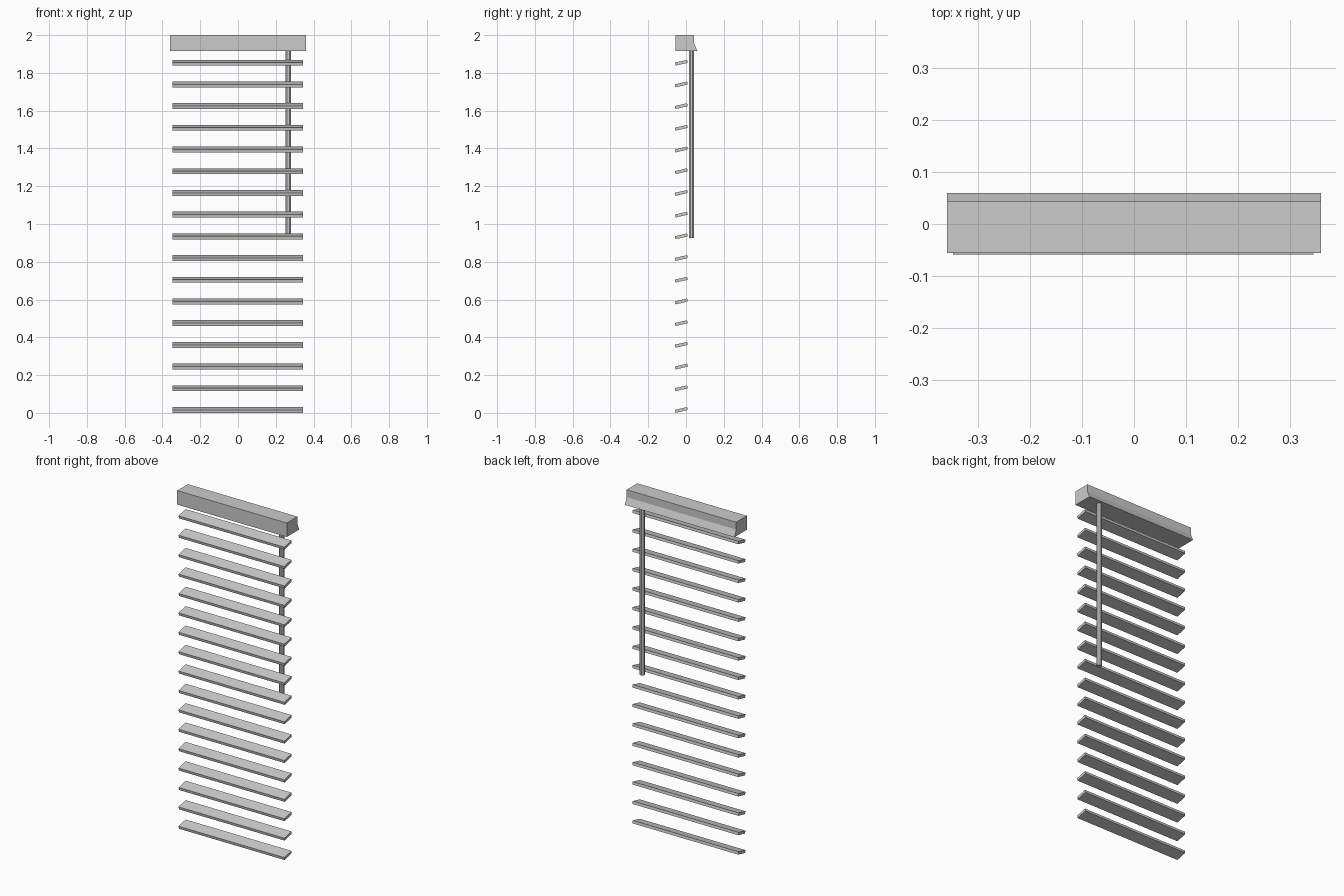
import bpy, bmesh, math

if "Cube" in bpy.data.objects:
    bpy.data.objects.remove(bpy.data.objects["Cube"])


def extrude_x(name, profile, x0, x1):
    """Closed (y, z) profile extruded along x."""
    bm = bmesh.new()
    face = bm.faces.new([bm.verts.new((x0, y, z)) for y, z in profile])
    ext = bmesh.ops.extrude_face_region(bm, geom=[face])
    moved = [g for g in ext["geom"] if isinstance(g, bmesh.types.BMVert)]
    bmesh.ops.translate(bm, vec=(x1 - x0, 0, 0), verts=moved)
    bmesh.ops.recalc_face_normals(bm, faces=bm.faces)
    mesh = bpy.data.meshes.new(name)
    bm.to_mesh(mesh)
    bm.free()
    obj = bpy.data.objects.new(name, mesh)
    bpy.context.collection.objects.link(obj)
    return obj


# Head rail with flared lower back edge
extrude_x("head_rail", [(-0.056, 1.917), (0.06, 1.917), (0.043, 1.956),
                        (0.043, 2.0), (-0.056, 2.0)], -0.359, 0.359)

# Tilted slats, evenly spaced, front edge lower
slat = [(-0.056, 0.0), (0.009, 0.015), (0.006, 0.031), (-0.059, 0.016)]
for i in range(17):
    z = i * 0.1149
    extrude_x(f"slat_{i + 1:02d}", [(y, h + z) for y, h in slat], -0.348, 0.345)

# Tilt wand hanging behind the slats
bpy.ops.mesh.primitive_cylinder_add(vertices=8, radius=0.0148, depth=0.995,
                                    location=(0.266, 0.029, 1.4225),
                                    rotation=(0, 0, math.pi / 8))
bpy.context.object.name = "tilt_wand"
